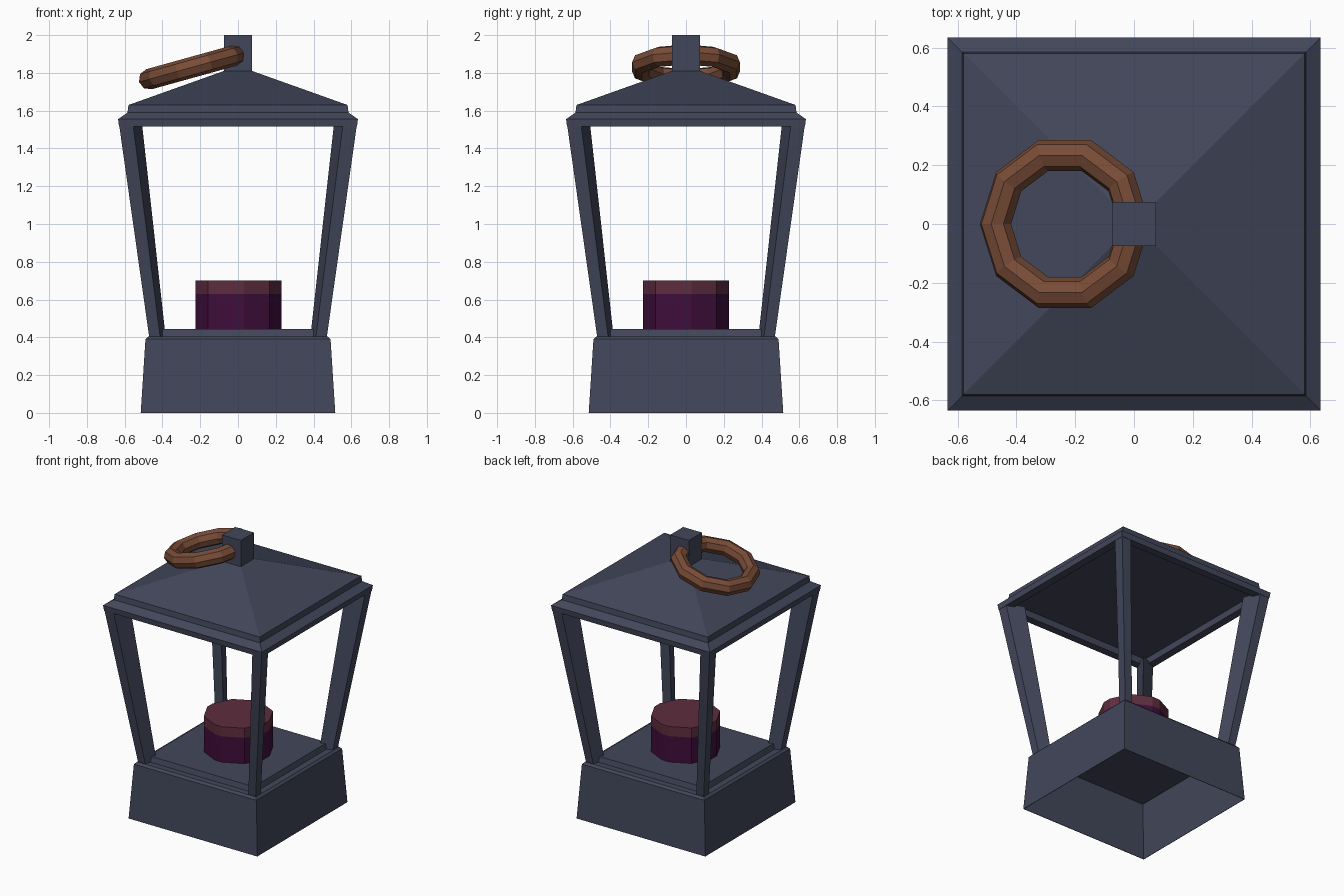
import bpy, bmesh, math

if "Cube" in bpy.data.objects:
    bpy.data.objects.remove(bpy.data.objects["Cube"])


def material(name, rgb):
    m = bpy.data.materials.new(name)
    m.diffuse_color = (*rgb, 1)
    m.use_nodes = True
    m.node_tree.nodes["Principled BSDF"].inputs["Base Color"].default_value = m.diffuse_color
    return m


iron = material("dark_iron", (0.054, 0.062, 0.102))
purple = material("dark_purple_wax", (0.051, 0.004, 0.045))
maroon = material("maroon_wax", (0.112, 0.026, 0.048))
copper = material("brown_copper", (0.19, 0.072, 0.038))


def loft(name, rings, mats):
    """Skin a stack of point rings and cap both ends."""
    bm = bmesh.new()
    loops = [[bm.verts.new(p) for p in ring] for ring in rings]
    n = len(loops[0])
    for a, b in zip(loops, loops[1:]):
        for i in range(n):
            j = (i + 1) % n
            bm.faces.new((a[i], a[j], b[j], b[i]))
    bm.faces.new(loops[0][::-1])
    bm.faces.new(loops[-1])
    bmesh.ops.recalc_face_normals(bm, faces=bm.faces)
    me = bpy.data.meshes.new(name)
    bm.to_mesh(me)
    bm.free()
    for m in mats:
        me.materials.append(m)
    ob = bpy.data.objects.new(name, me)
    bpy.context.collection.objects.link(ob)
    return ob


def square(h, z):
    return [(-h, -h, z), (h, -h, z), (h, h, z), (-h, h, z)]


# hollow base with a raised floor plate
base = [(0.475, 0.385), (0.512, 0), (0.515, 0), (0.49, 0.39),
        (0.475, 0.405), (0.43, 0.405), (0.42, 0.443)]
loft("base", [square(*p) for p in base], [iron])

# stepped pyramid roof with a recessed underside
roof = [(0.58, 1.568), (0.575, 1.515), (0.63, 1.515), (0.635, 1.555),
        (0.585, 1.59), (0.58, 1.63), (0.075, 1.81)]
loft("roof", [square(*p) for p in roof], [iron])

# square knob on top
loft("top_knob", [square(0.075, 1.79), square(0.075, 2.0)], [iron])


# four leaning corner posts with a kite-shaped section
def kite(o, d, s, z):
    return [(o, o, z), (o - d, o, z), (o - s, o - s, z), (o, o - d, z)]


for k in range(4):
    a = k * math.pi / 2
    c, s = round(math.cos(a)), round(math.sin(a))
    rings = [kite(0.47, 0.058, 0.087, 0.40), kite(0.63, 0.074, 0.122, 1.53)]
    rings = [[(x * c - y * s, x * s + y * c, z) for x, y, z in r] for r in rings]
    loft(f"corner_post_{k + 1}", rings, [iron])

# candle, uneven twelve-sided section, two colours split by height
angles = [math.radians(q * 90 + a) for q in range(4) for a in (7.5, 45, 82.5)]
candle = loft("candle", [[(0.003 + 0.23 * math.cos(a), 0.23 * math.sin(a), z) for a in angles]
                         for z in (0.44, 0.63, 0.70)], [purple, maroon])
for f in candle.data.polygons:
    f.material_index = 1 if f.center.z > 0.63 else 0

# carrying ring hanging tilted through the knob
bpy.ops.mesh.primitive_torus_add(major_segments=10, minor_segments=8,
                                 major_radius=0.245, minor_radius=0.055,
                                 location=(-0.235, 0, 1.832),
                                 rotation=(0, math.radians(-15.5), 0))
ring = bpy.context.object
ring.name = "carrying_ring"
ring.data.materials.clear()
ring.data.materials.append(copper)
